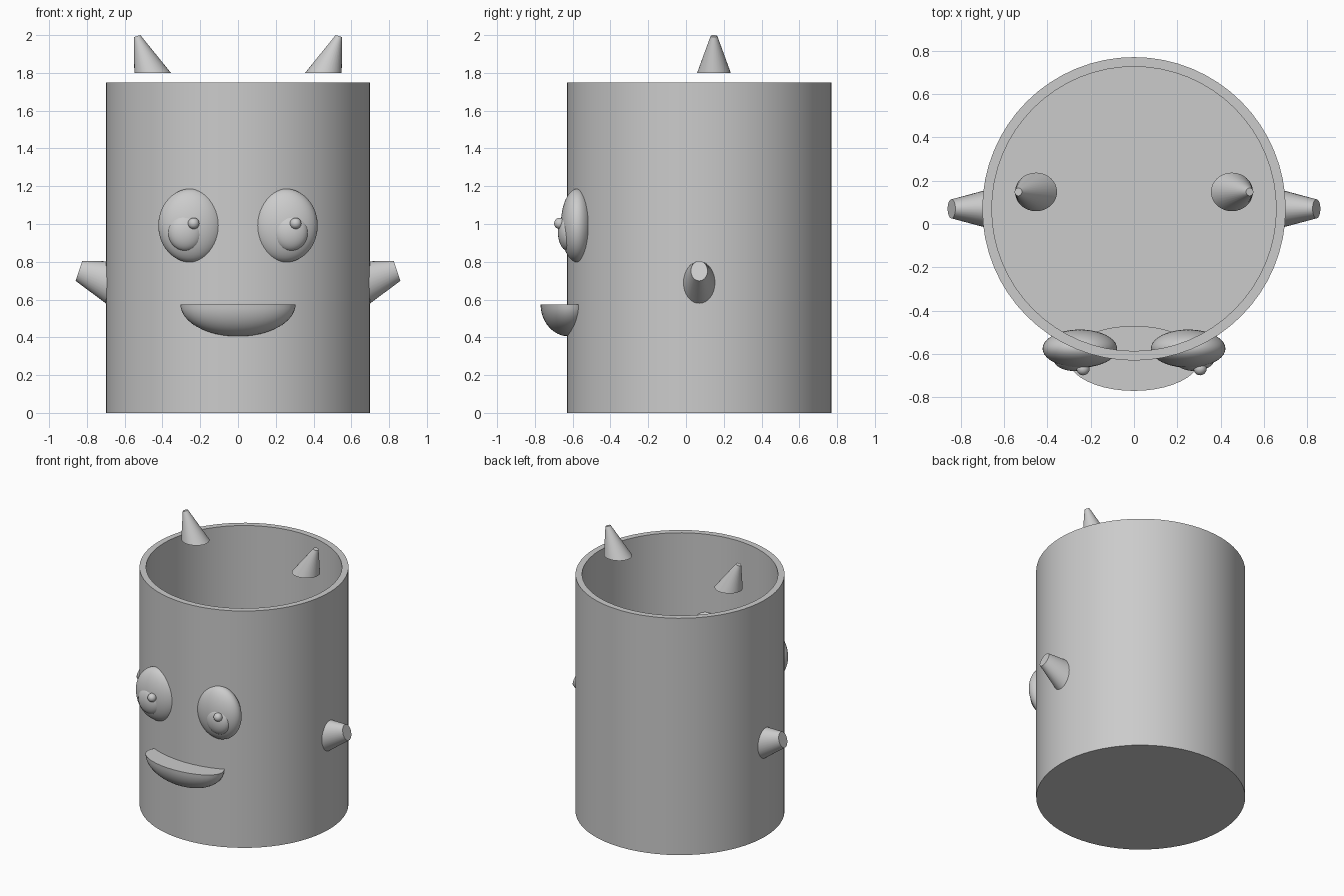
import bpy, bmesh, math
from mathutils import Vector

cube = bpy.data.objects.get("Cube")
if cube:
    bpy.data.objects.remove(cube, do_unlink=True)

GRAY = (0.6, 0.6, 0.6, 1)
mat = bpy.data.materials.new("plain gray")
mat.use_nodes = True
mat.diffuse_color = GRAY
mat.node_tree.nodes["Principled BSDF"].inputs["Base Color"].default_value = GRAY


def finish(name, bm):
    bmesh.ops.recalc_face_normals(bm, faces=bm.faces[:])
    mesh = bpy.data.meshes.new(name)
    bm.to_mesh(mesh)
    bm.free()
    mesh.materials.append(mat)
    obj = bpy.data.objects.new(name, mesh)
    bpy.context.collection.objects.link(obj)
    bpy.ops.object.select_all(action="DESELECT")
    obj.select_set(True)
    bpy.context.view_layer.objects.active = obj
    bpy.ops.object.shade_smooth_by_angle(angle=math.radians(35))
    return obj


def loft(name, rings, segments):
    """Skin elliptical rings given as (centre, axis_u, axis_v), capping both ends."""
    bm = bmesh.new()
    loops = []
    for centre, u, v in rings:
        angles = [math.tau * i / segments for i in range(segments)]
        loops.append([bm.verts.new(Vector(centre) + Vector(u) * math.cos(a)
                                   + Vector(v) * math.sin(a)) for a in angles])
    for low, high in zip(loops, loops[1:]):
        for i in range(segments):
            j = (i + 1) % segments
            bm.faces.new((low[i], low[j], high[j], high[i]))
    bm.faces.new(loops[0])
    bm.faces.new(loops[-1])
    return finish(name, bm)


def ellipsoid(name, centre, radii, lower_half=False):
    bm = bmesh.new()
    bmesh.ops.create_uvsphere(bm, u_segments=40, v_segments=24, radius=1)
    if lower_half:
        geom = bm.verts[:] + bm.edges[:] + bm.faces[:]
        bmesh.ops.bisect_plane(bm, geom=geom, dist=1e-4, plane_co=(0, 0, 0),
                               plane_no=(0, 0, 1), clear_outer=True)
        bmesh.ops.holes_fill(bm, edges=[e for e in bm.edges if e.is_boundary])
    bmesh.ops.scale(bm, vec=radii, verts=bm.verts)
    bmesh.ops.translate(bm, vec=centre, verts=bm.verts)
    return finish(name, bm)


# Cup: outer wall, flat rim, inner wall and floor in one skin
CUP_Y, OUTER, INNER, HEIGHT, FLOOR = 0.07, 0.7, 0.656, 1.75, 0.045
profile = [(OUTER, 0), (OUTER, HEIGHT), (INNER, HEIGHT), (INNER, FLOOR)]
loft("cup", [((0, CUP_Y, z), (r, 0, 0), (0, r, 0)) for r, z in profile], 64)

# Mouth: half ellipsoid with a flat top
ellipsoid("mouth", (0, -0.62, 0.575), (0.305, 0.15, 0.17), lower_half=True)

for side, s in (("left", 1), ("right", -1)):
    # Eyes, both pupils looking the same way
    ellipsoid(side + "_eye", (s * 0.25, -0.575, 0.992), (0.172, 0.088, 0.195))
    ellipsoid(side + "_iris", (s * 0.278, -0.625, 0.957), (0.093, 0.053, 0.1))
    ellipsoid(side + "_pupil", (s * 0.27 + 0.035, -0.668, 1.003), (0.03, 0.03, 0.03))

    # Stubby arm angled upwards
    loft(side + "_arm", [
        ((s * 0.67, CUP_Y, 0.68), (0, 0.09, 0), (0, 0, 0.122)),
        ((s * 0.842, CUP_Y, 0.752), (0, 0.044, 0), (s * -0.018, 0, 0.053)),
    ], 32)

    # Horn leaning outwards, hovering above the rim
    loft(side + "_horn", [
        ((s * 0.452, 0.148, 1.8), (0.097, 0, 0), (0, 0.089, 0)),
        ((s * 0.534, 0.148, 1.995), (0.017, 0, s * -0.005), (0, 0.018, 0)),
    ], 32)
